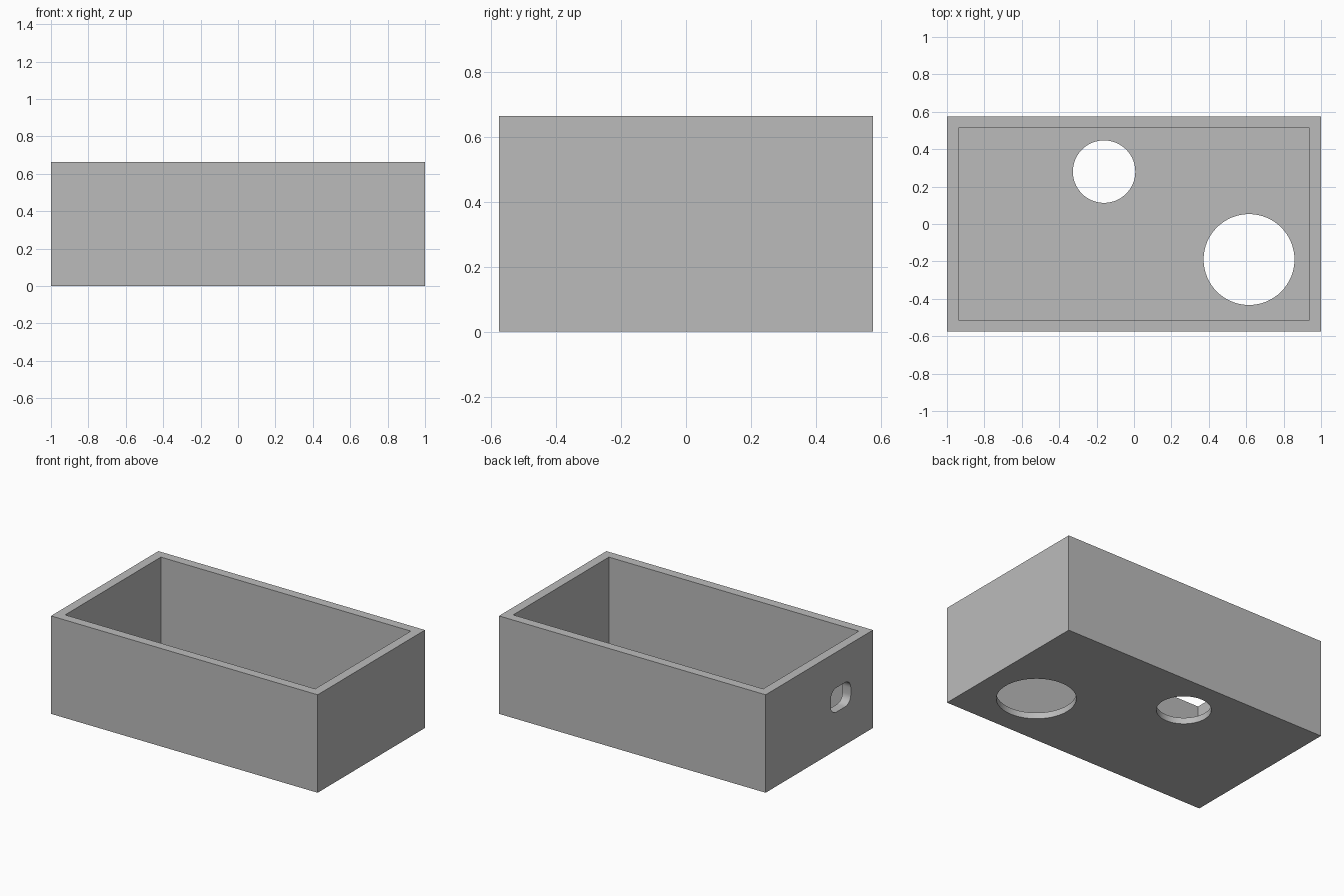
import bpy
import math

old = bpy.data.objects.get("Cube")
if old:
    bpy.data.objects.remove(old, do_unlink=True)

LENGTH, WIDTH, HEIGHT = 2.0, 1.15, 0.664
WALL, FLOOR = 0.0625, 0.042

grey = bpy.data.materials.new("plain grey")
grey.use_nodes = True
colour = (0.5, 0.5, 0.5, 1)
grey.diffuse_color = colour
grey.node_tree.nodes["Principled BSDF"].inputs["Base Color"].default_value = colour


def box(name, size, centre):
    bpy.ops.mesh.primitive_cube_add(size=1, location=centre)
    ob = bpy.context.object
    ob.name = name
    ob.scale = size
    bpy.ops.object.transform_apply(location=False, rotation=False, scale=True)
    return ob


def cylinder(name, radius, x, y):
    bpy.ops.mesh.primitive_cylinder_add(vertices=64, radius=radius, depth=0.3, location=(x, y, 0))
    bpy.context.object.name = name
    return bpy.context.object


def cut(target, cutter):
    mod = target.modifiers.new("cut", 'BOOLEAN')
    mod.operation = 'DIFFERENCE'
    mod.solver = 'EXACT'
    mod.object = cutter
    bpy.context.view_layer.objects.active = target
    bpy.ops.object.modifier_apply(modifier=mod.name)
    bpy.data.objects.remove(cutter, do_unlink=True)


# Open tray
tray = box("open_box", (LENGTH, WIDTH, HEIGHT), (0, 0, HEIGHT / 2))
tray.data.materials.append(grey)
cut(tray, box("cavity", (LENGTH - 2 * WALL, WIDTH - 2 * WALL, HEIGHT), (0, 0, FLOOR + HEIGHT / 2)))

# Round holes in the floor
cut(tray, cylinder("small_hole", 0.167, -0.16, 0.28))
cut(tray, cylinder("large_hole", 0.243, 0.615, -0.19))

# Rounded cable slot in the end wall
slot = box("cable_slot", (0.3, 0.215, 0.165), (-LENGTH / 2, -0.23, 0.34))
bevel = slot.modifiers.new("round", 'BEVEL')
bevel.width = 0.06
bevel.segments = 8
bevel.limit_method = 'WEIGHT'
weights = slot.data.attributes.new("bevel_weight_edge", 'FLOAT', 'EDGE')
for edge in slot.data.edges:
    a, b = (slot.data.vertices[i].co for i in edge.vertices)
    weights.data[edge.index].value = 1.0 if abs(a.x - b.x) > 0.1 else 0.0
cut(tray, slot)

# Smooth hole walls, sharp box edges
bpy.ops.object.select_all(action='DESELECT')
tray.select_set(True)
bpy.context.view_layer.objects.active = tray
bpy.ops.object.shade_smooth_by_angle(angle=math.radians(30))
